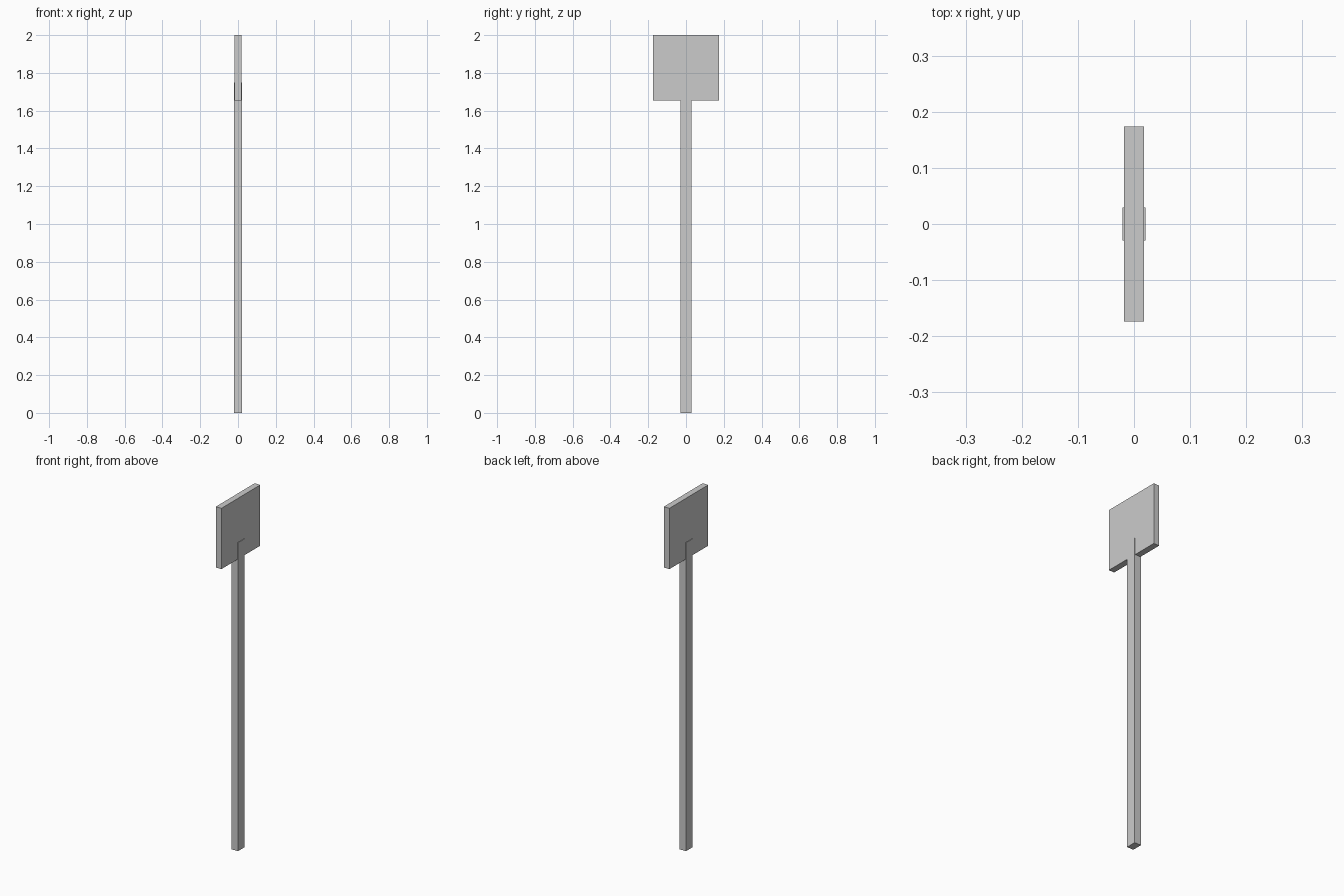
import bpy

if "Cube" in bpy.data.objects:
    bpy.data.objects.remove(bpy.data.objects["Cube"])


def box(name, size, z_min, z_max):
    """Axis-aligned box centred on x = y = 0, spanning z_min to z_max."""
    bpy.ops.mesh.primitive_cube_add(size=1, location=(0, 0, (z_min + z_max) / 2))
    obj = bpy.context.object
    obj.name = name
    obj.scale = (size[0], size[1], z_max - z_min)
    bpy.ops.object.transform_apply(location=False, rotation=False, scale=True)
    return obj


# Upright post, running up into the sign panel
box("post", (0.041, 0.059), 0.0, 1.75)

# Square panel, slightly thinner than the post
box("sign_panel", (0.035, 0.348), 1.655, 2.0)
